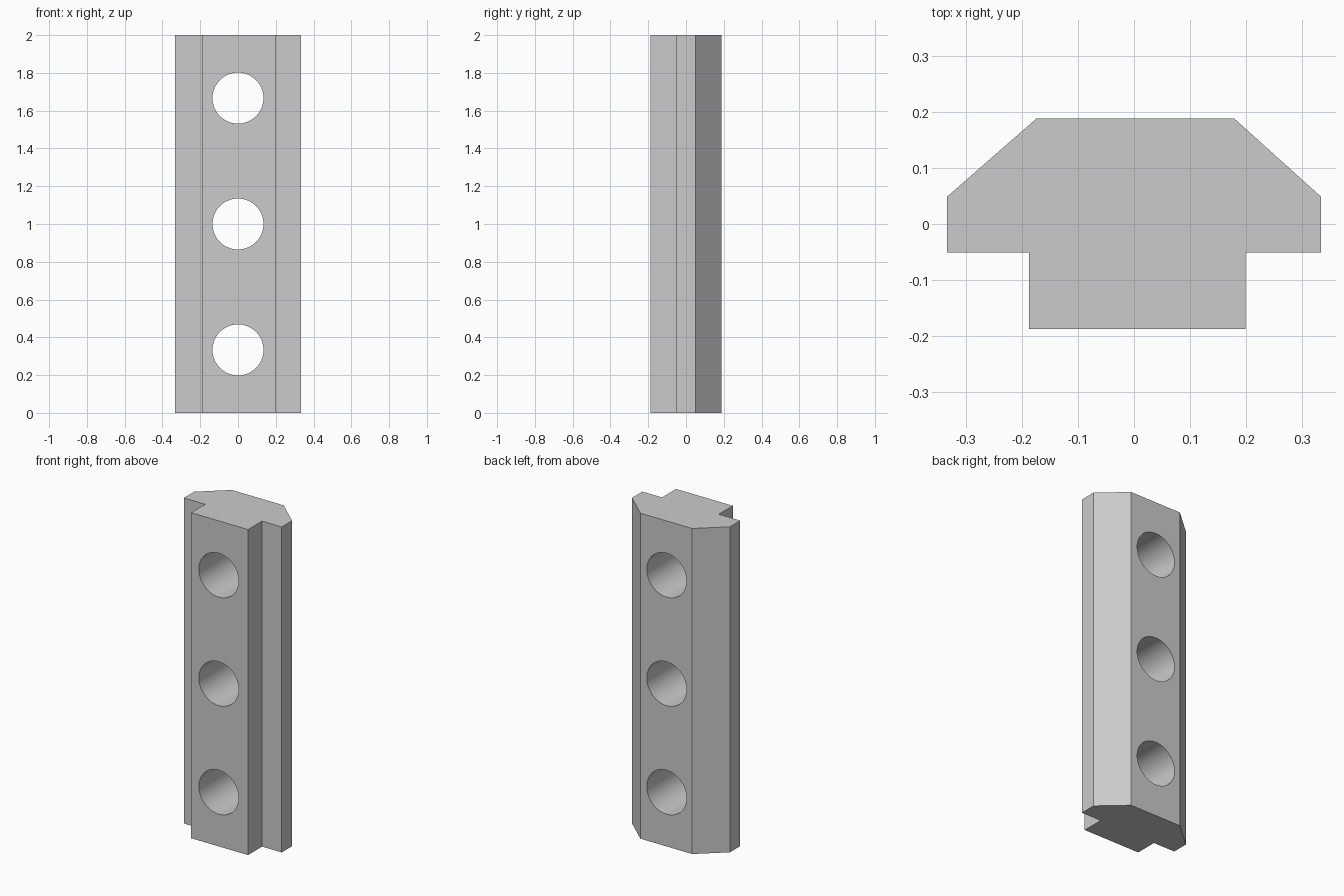
import bpy
import bmesh
import math

cube = bpy.data.objects.get("Cube")
if cube:
    bpy.data.objects.remove(cube, do_unlink=True)

# Single grey metal
grey = bpy.data.materials.new("grey_metal")
grey.use_nodes = True
colour = (0.6, 0.6, 0.6, 1)
grey.diffuse_color = colour
grey.node_tree.nodes["Principled BSDF"].inputs["Base Color"].default_value = colour

# T-shaped bar: profile swept upward
HEIGHT = 2
profile = [(-0.333, -0.051), (-0.187, -0.051), (-0.187, -0.187), (0.199, -0.187),
           (0.199, -0.051), (0.333, -0.051), (0.333, 0.049), (0.179, 0.188),
           (-0.174, 0.188), (-0.333, 0.049)]
bm = bmesh.new()
base = bm.faces.new([bm.verts.new((x, y, 0)) for x, y in profile])
swept = bmesh.ops.extrude_face_region(bm, geom=[base])["geom"]
bmesh.ops.translate(bm, vec=(0, 0, HEIGHT),
                    verts=[v for v in swept if isinstance(v, bmesh.types.BMVert)])
bmesh.ops.recalc_face_normals(bm, faces=bm.faces)
mesh = bpy.data.meshes.new("slotted_bar")
bm.to_mesh(mesh)
bm.free()
mesh.materials.append(grey)
bar = bpy.data.objects.new("slotted_bar", mesh)
bpy.context.collection.objects.link(bar)

# Three through holes, evenly spaced
for i in range(3):
    bpy.ops.mesh.primitive_cylinder_add(vertices=64, radius=0.135, depth=1,
                                        location=(0, 0, HEIGHT * (i + 0.5) / 3),
                                        rotation=(math.pi / 2, 0, 0))
    cutter = bpy.context.object
    cutter.name = f"hole_cutter_{i + 1}"
    cutter.data.materials.append(grey)
    cutter.hide_render = True
    cutter.hide_set(True)
    cut = bar.modifiers.new(f"hole_{i + 1}", "BOOLEAN")
    cut.operation = "DIFFERENCE"
    cut.solver = "EXACT"
    cut.object = cutter

# Bake the holes, drop the cutters, smooth the bores
bpy.ops.object.select_all(action="DESELECT")
bpy.context.view_layer.objects.active = bar
bar.select_set(True)
for cut in list(bar.modifiers):
    cutter = cut.object
    bpy.ops.object.modifier_apply(modifier=cut.name)
    bpy.data.objects.remove(cutter, do_unlink=True)
bpy.ops.object.shade_smooth_by_angle(angle=math.radians(25))
